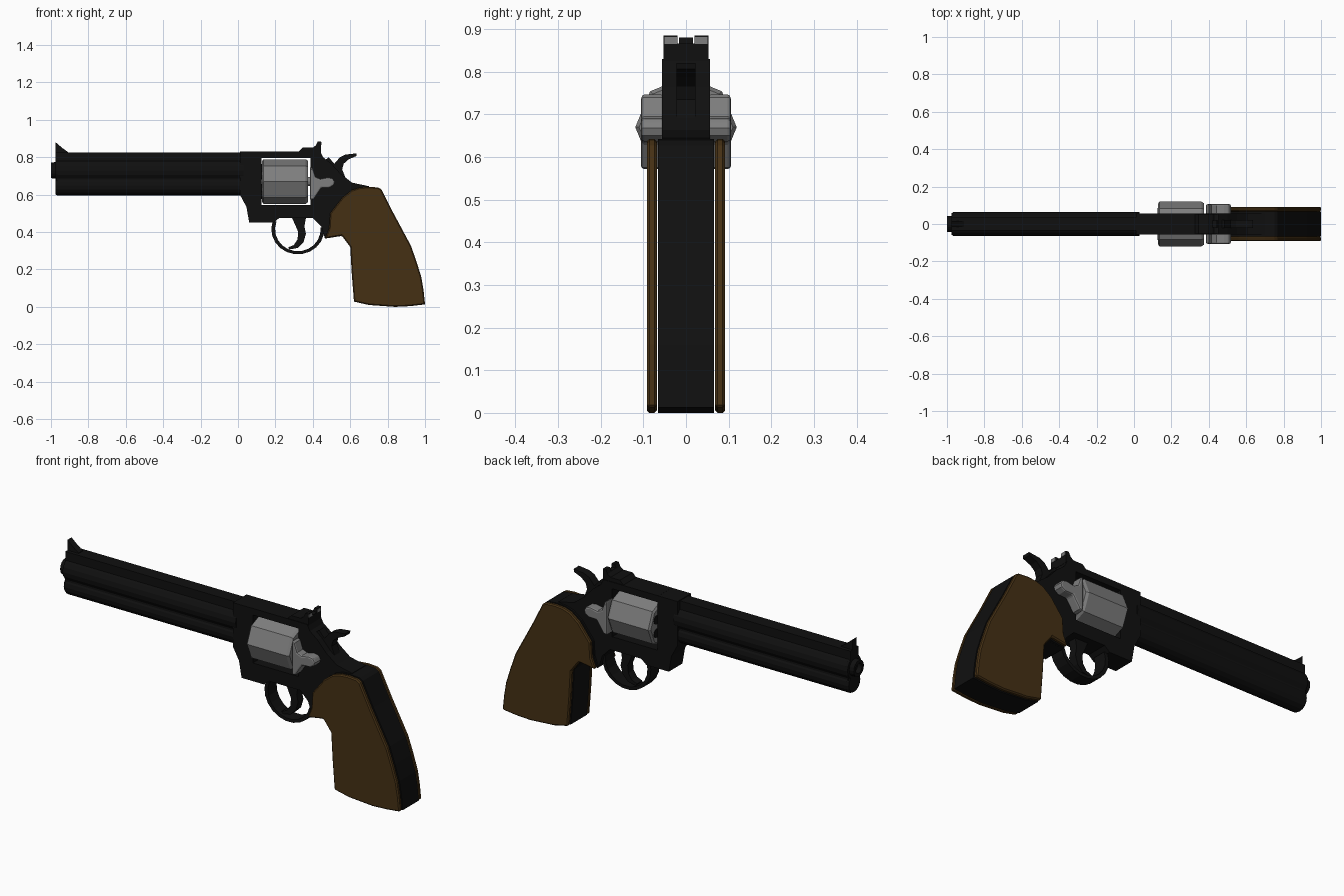
import bpy, bmesh, math


def material(name, rgb):
    m = bpy.data.materials.new(name)
    m.diffuse_color = (*rgb, 1)
    return m


BLACK = material("blued_black", (0.005, 0.005, 0.005))
STEEL = material("steel_grey", (0.21, 0.21, 0.21))
WOOD = material("walnut_brown", (0.060, 0.030, 0.007))


def finish(name, bm, mat, bevel=0.0, segments=1):
    bmesh.ops.recalc_face_normals(bm, faces=bm.faces)
    me = bpy.data.meshes.new(name)
    bm.to_mesh(me)
    bm.free()
    me.materials.append(mat)
    ob = bpy.data.objects.new(name, me)
    bpy.context.collection.objects.link(ob)
    if bevel:
        b = ob.modifiers.new("bevel", 'BEVEL')
        b.width, b.segments = bevel, segments
        b.limit_method, b.angle_limit = 'ANGLE', math.radians(50)
    return ob


def prism(name, pts, y0, y1, mat, bevel=0.0, segments=1):
    """Extrude an x-z outline from y0 to y1."""
    bm = bmesh.new()
    f = bm.faces.new([bm.verts.new((x, y0, z)) for x, z in pts])
    ext = bmesh.ops.extrude_face_region(bm, geom=[f])
    for v in ext["geom"]:
        if isinstance(v, bmesh.types.BMVert):
            v.co.y = y1
    return finish(name, bm, mat, bevel, segments)


def lathe(name, rings, z, sides, mat, turn=0.0, y=0.0):
    """Turn (x, radius) rings about an axis along x; both ends are capped."""
    bm = bmesh.new()
    loops = []
    for x, r in rings:
        loops.append([bm.verts.new((x,
                                    y + r * math.cos(turn + 2 * math.pi * i / sides),
                                    z + r * math.sin(turn + 2 * math.pi * i / sides)))
                      for i in range(sides)])
    for a, b in zip(loops, loops[1:]):
        for i in range(sides):
            j = (i + 1) % sides
            bm.faces.new((a[i], a[j], b[j], b[i]))
    bm.faces.new(loops[0])
    bm.faces.new(loops[-1])
    return finish(name, bm, mat)


def box(name, x0, x1, y0, y1, z0, z1, mat):
    return prism(name, [(x0, z0), (x1, z0), (x1, z1), (x0, z1)], y0, y1, mat)


# Barrel group: bored tube, muzzle crown, lower lug, web and top rib
lathe("barrel", [(-0.975, 0.058), (-0.967, 0.063), (0.03, 0.063)], 0.73, 16, BLACK)
lathe("muzzle", [(-0.85, 0.026), (-1.0, 0.026), (-1.0, 0.042), (-0.96, 0.045)],
      0.73, 16, BLACK)
lathe("barrel_lug", [(-0.975, 0.048), (-0.965, 0.054), (0.03, 0.054)], 0.649, 16, BLACK)
box("barrel_web", -0.97, 0.03, -0.045, 0.045, 0.65, 0.73, BLACK)
box("top_rib", -0.975, 0.02, -0.035, 0.035, 0.74, 0.826, BLACK)
prism("front_sight", [(-0.975, 0.81), (-0.905, 0.81), (-0.91, 0.829), (-0.935, 0.846),
                      (-0.975, 0.88)], -0.017, 0.017, BLACK)

# Frame: an open-topped body plus the strap closing the cylinder window
prism("frame", [(0.01, 0.83), (0.125, 0.83), (0.125, 0.545), (0.388, 0.545), (0.388, 0.83),
                (0.44, 0.83), (0.455, 0.80), (0.50, 0.765), (0.55, 0.71), (0.61, 0.664),
                (0.70, 0.645), (0.66, 0.45), (0.56, 0.38), (0.465, 0.365), (0.445, 0.43),
                (0.40, 0.475), (0.22, 0.475), (0.19, 0.45), (0.06, 0.45), (0.045, 0.535),
                (0.01, 0.60)], -0.056, 0.056, BLACK)
box("top_strap", 0.12, 0.395, -0.056, 0.056, 0.796, 0.8305, BLACK)

# Rear sight with a notch between two blades
prism("rear_sight_base", [(0.32, 0.825), (0.345, 0.851), (0.40, 0.851), (0.42, 0.866),
                          (0.444, 0.866), (0.444, 0.825)], -0.053, 0.053, BLACK)
for side, s in (("left", 1), ("right", -1)):
    prism("rear_sight_blade_" + side, [(0.415, 0.86), (0.427, 0.885), (0.444, 0.885),
                                       (0.444, 0.86)], s * 0.02, s * 0.053, BLACK)
    box("rear_sight_plate_" + side, 0.443, 0.446, s * 0.021, s * 0.05, 0.865, 0.881, STEEL)

# Cylinder, axle and chamber mouths
lathe("cylinder", [(0.128, 0.108), (0.136, 0.119), (0.362, 0.119), (0.375, 0.11)],
      0.67, 8, STEEL)
lathe("cylinder_axle", [(0.115, 0.025), (0.395, 0.025)], 0.67, 12, STEEL)
for i in range(6):
    a = math.radians(60 * i + 30)
    lathe(f"chamber_{i}", [(0.126, 0.024), (0.13, 0.024)], 0.67 + 0.07 * math.sin(a), 10,
          BLACK, y=0.07 * math.cos(a))

# Recoil shields with rounded rear knobs, one each side
for side, s in (("left", 1), ("right", -1)):
    prism("recoil_shield_" + side,
          [(0.385, 0.57), (0.405, 0.575), (0.425, 0.605), (0.445, 0.635), (0.49, 0.637),
           (0.512, 0.65), (0.518, 0.668), (0.507, 0.688), (0.48, 0.692), (0.44, 0.684),
           (0.415, 0.695), (0.40, 0.74), (0.385, 0.75)],
          s * 0.05, s * 0.106, STEEL, 0.016, 2)

# Hammer with curved spur
prism("hammer", [(0.46, 0.78), (0.485, 0.80), (0.515, 0.765), (0.545, 0.80), (0.575, 0.814),
                 (0.635, 0.821), (0.632, 0.806), (0.59, 0.788), (0.565, 0.765),
                 (0.557, 0.735), (0.575, 0.69), (0.50, 0.70)], -0.022, 0.022, BLACK)

# Trigger guard: a loop swept between two arcs
cx, cz = 0.32, 0.415
outer, inner = [], []
for i in range(13):
    a = math.radians(160 + 205 * i / 12)
    c, n = math.cos(a), math.sin(a)
    outer.append((cx + 0.142 * c, cz + 0.134 * n))
    inner.append((cx + 0.122 * c, cz + 0.118 * n))
prism("trigger_guard", outer + inner[::-1], -0.036, 0.036, BLACK)
prism("trigger", [(0.285, 0.485), (0.305, 0.44), (0.322, 0.40), (0.318, 0.36), (0.298, 0.33),
                  (0.268, 0.318), (0.275, 0.307), (0.32, 0.315), (0.35, 0.345),
                  (0.363, 0.39), (0.355, 0.43), (0.365, 0.485)], -0.022, 0.022, BLACK)

# Grip: dark core between two wooden panels
grip = [(0.465, 0.365), (0.487, 0.42), (0.492, 0.50), (0.56, 0.587), (0.61, 0.625),
        (0.65, 0.638), (0.70, 0.642), (0.75, 0.638), (0.768, 0.627), (0.83, 0.503),
        (0.88, 0.41), (0.925, 0.326), (0.955, 0.24), (0.98, 0.16), (0.992, 0.09),
        (1.0, 0.013), (0.92, 0.004), (0.84, 0.0), (0.70, 0.01), (0.62, 0.028),
        (0.608, 0.18), (0.60, 0.32), (0.555, 0.38)]
prism("grip_core", grip, -0.066, 0.066, BLACK)
for side, s in (("left", 1), ("right", -1)):
    prism("grip_panel_" + side, grip, s * 0.068, s * 0.092, WOOD, 0.006)
